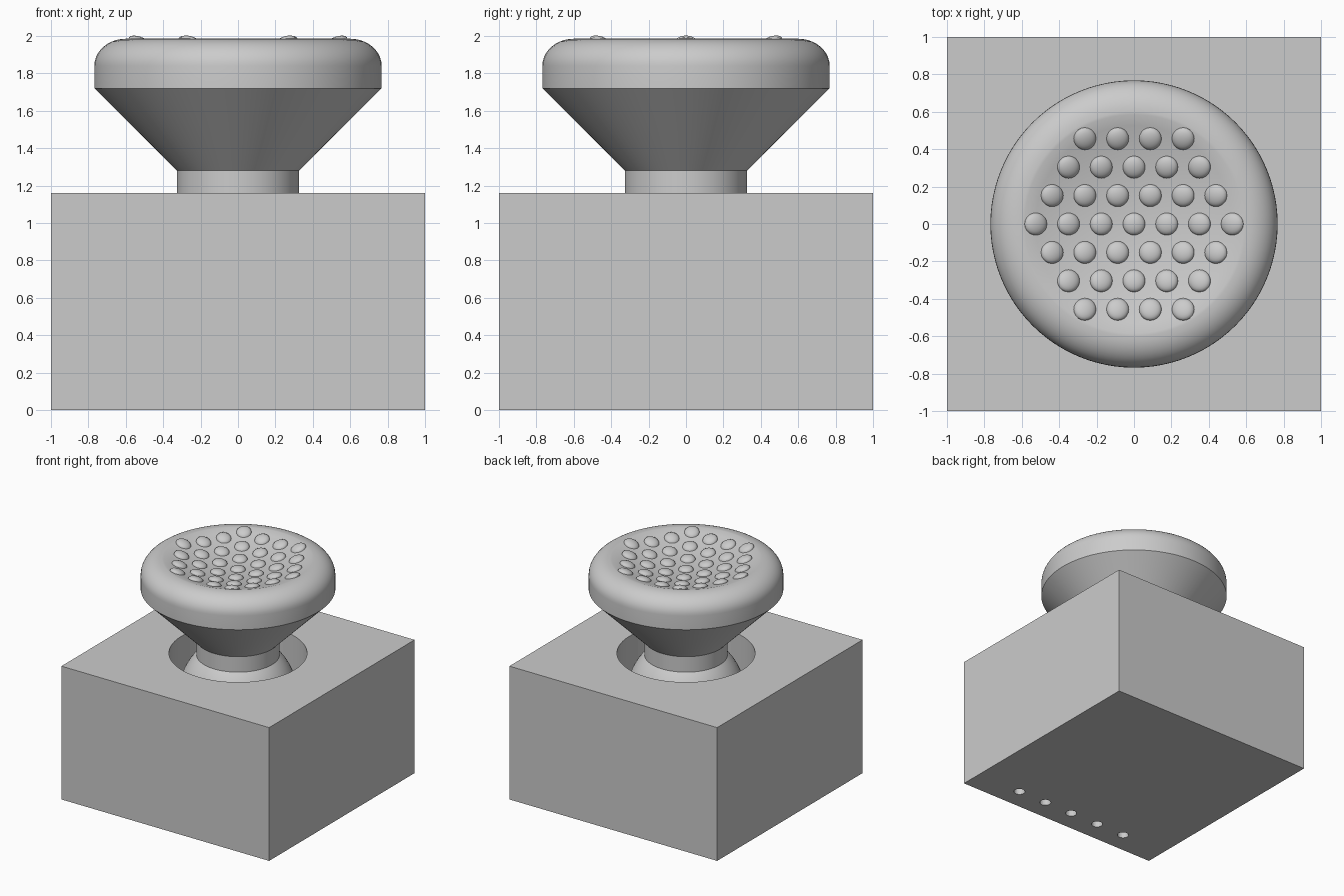
import bpy, bmesh, math

if "Cube" in bpy.data.objects:
    bpy.data.objects.remove(bpy.data.objects["Cube"])

grey = bpy.data.materials.new("plain grey")
grey.diffuse_color = (0.6, 0.6, 0.6, 1)
grey.use_nodes = True
grey.node_tree.nodes["Principled BSDF"].inputs["Base Color"].default_value = grey.diffuse_color


def add_object(name, bm, smooth=True):
    bmesh.ops.recalc_face_normals(bm, faces=bm.faces)
    mesh = bpy.data.meshes.new(name)
    bm.to_mesh(mesh)
    bm.free()
    mesh.materials.append(grey)
    obj = bpy.data.objects.new(name, mesh)
    bpy.context.collection.objects.link(obj)
    bpy.ops.object.select_all(action='DESELECT')
    obj.select_set(True)
    bpy.context.view_layer.objects.active = obj
    if smooth:
        bpy.ops.object.shade_smooth_by_angle(angle=math.radians(30))
    return obj


def lathe(bm, profile, steps=64, cx=0.0, cy=0.0):
    """Revolve (radius, z) points about a vertical axis; zero radius closes an end."""
    rings = []
    for r, z in profile:
        if r < 1e-6:
            rings.append([bm.verts.new((cx, cy, z))] * steps)
        else:
            rings.append([bm.verts.new((cx + r * math.cos(2 * math.pi * i / steps),
                                        cy + r * math.sin(2 * math.pi * i / steps), z))
                          for i in range(steps)])
    for a, b in zip(rings, rings[1:]):
        for i in range(steps):
            j = (i + 1) % steps
            corners = list(dict.fromkeys([a[i], a[j], b[j], b[i]]))
            if len(corners) > 2:
                bm.faces.new(corners)


# Square housing
HOUSING_TOP = 1.16
bm = bmesh.new()
bmesh.ops.create_cube(bm, size=1)
for v in bm.verts:
    v.co = (v.co.x * 2, v.co.y * 2, (v.co.z + 0.5) * HOUSING_TOP)
housing = add_object("housing", bm, smooth=False)

# Round well in the top and five pin sockets underneath
bm = bmesh.new()
lathe(bm, [(0, 0.34), (0.545, 0.34), (0.545, 1.3), (0, 1.3)], 64)
for i in range(-2, 3):
    lathe(bm, [(0, -0.1), (0.046, -0.1), (0.046, 0.25), (0, 0.25)], 24, 0.28 * i, -0.81)
cutter = add_object("well_cutter", bm, smooth=False)
cutter.hide_render = True

cut = housing.modifiers.new("well", 'BOOLEAN')
cut.operation = 'DIFFERENCE'
cut.solver = 'EXACT'
cut.object = cutter
bpy.ops.object.select_all(action='DESELECT')
housing.select_set(True)
bpy.context.view_layer.objects.active = housing
bpy.ops.object.modifier_apply(modifier="well")
bpy.data.objects.remove(cutter)

# Pivot ball inside the well
BALL_R, BALL_Z = 0.465, 0.815
bm = bmesh.new()
lathe(bm, [(BALL_R * math.sin(math.pi * i / 32), BALL_Z - BALL_R * math.cos(math.pi * i / 32))
           for i in range(33)])
add_object("pivot_ball", bm)

# Thumb cap: neck, flared underside, rounded rim and dished top
TOP, DISH_R, DISH_DEPTH = 1.985, 0.585, 0.1


def dish_z(r):
    return TOP - DISH_DEPTH * (1 - (r / DISH_R) ** 2)


profile = [(0, 1.1), (0.327, 1.1), (0.327, 1.28), (0.768, 1.72), (0.768, 1.84)]
for i in range(1, 11):
    a = math.pi / 2 * i / 10
    profile.append((0.6 + 0.168 * math.cos(a), 1.84 + 0.145 * math.sin(a)))
profile += [(DISH_R * (1 - i / 10), dish_z(DISH_R * (1 - i / 10))) for i in range(11)]
bm = bmesh.new()
lathe(bm, profile, 96)
add_object("thumb_cap", bm)

# Hexagonal field of grip bumps following the dish
BUMP_R, BUMP_H = 0.06, 0.032
bm = bmesh.new()
for row in range(-3, 4):
    count = 7 - abs(row)
    for k in range(count):
        x, y = 0.175 * (k - (count - 1) / 2), 0.152 * row
        first = len(bm.verts)
        lathe(bm, [(BUMP_R * math.cos(math.pi / 2 * i / 6),
                    BUMP_H * math.sin(math.pi / 2 * i / 6)) for i in range(7)], 20, x, y)
        bm.verts.ensure_lookup_table()
        for v in bm.verts[first:]:
            v.co.z += dish_z(math.hypot(v.co.x, v.co.y)) - 0.001
add_object("grip_bumps", bm)
